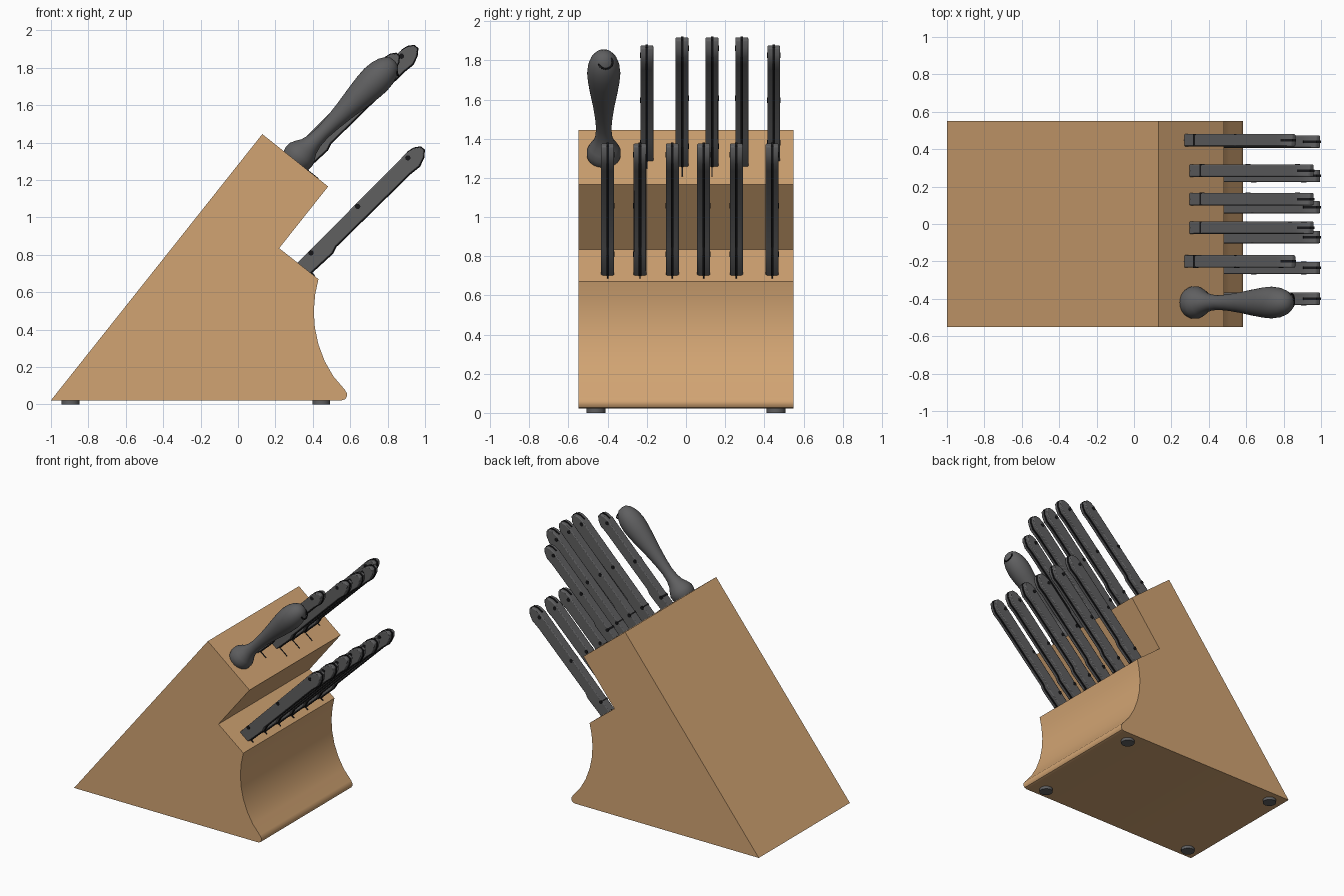
import bpy, bmesh, math
from mathutils import Vector, Matrix

if "Cube" in bpy.data.objects:
    bpy.data.objects.remove(bpy.data.objects["Cube"])


def material(name, rgb):
    m = bpy.data.materials.new(name)
    m.diffuse_color = (*rgb, 1)
    m.use_nodes = True
    m.node_tree.nodes["Principled BSDF"].inputs["Base Color"].default_value = m.diffuse_color
    return m


WOOD = material("light_wood", (0.64, 0.37, 0.17))
GREY = material("dark_grey", (0.115, 0.115, 0.118))
BLACK = material("black", (0.008, 0.008, 0.009))


def finish(name, bm, mat, angle=35, bevel=0):
    bmesh.ops.recalc_face_normals(bm, faces=bm.faces)
    me = bpy.data.meshes.new(name)
    bm.to_mesh(me)
    bm.free()
    ob = bpy.data.objects.new(name, me)
    bpy.context.collection.objects.link(ob)
    me.materials.append(mat)
    bpy.ops.object.select_all(action='DESELECT')
    ob.select_set(True)
    bpy.context.view_layer.objects.active = ob
    bpy.ops.object.shade_smooth_by_angle(angle=math.radians(angle))
    if bevel:
        b = ob.modifiers.new("soft_edges", 'BEVEL')
        b.width, b.segments = bevel, 2
    return ob


def extrude(name, pts, y, width, mat, bevel=0):
    """Side profile in x,z extruded along y, centred on y."""
    bm = bmesh.new()
    f = bm.faces.new([bm.verts.new((x, y - width / 2, z)) for x, z in pts])
    r = bmesh.ops.extrude_face_region(bm, geom=[f])
    verts = [v for v in r["geom"] if isinstance(v, bmesh.types.BMVert)]
    bmesh.ops.translate(bm, verts=verts, vec=(0, width, 0))
    return finish(name, bm, mat, bevel=bevel)


def cylinder(name, loc, axis, radius, depth, mat):
    bm = bmesh.new()
    rot = Vector(axis).to_track_quat('Z', 'Y').to_matrix().to_4x4()
    bmesh.ops.create_cone(bm, cap_ends=True, segments=24, radius1=radius, radius2=radius,
                          depth=depth, matrix=Matrix.Translation(loc) @ rot)
    return finish(name, bm, mat)


# Block: slanted back, stepped top, scooped front with rounded toe
extrude("block", [
    (-1, 0.022), (0.13, 1.445), (0.482, 1.165), (0.22, 0.835), (0.43, 0.67),
    (0.413, 0.59), (0.405, 0.50), (0.411, 0.41), (0.430, 0.32), (0.464, 0.23),
    (0.51, 0.15), (0.57, 0.08), (0.582, 0.06), (0.582, 0.042), (0.573, 0.028),
    (0.555, 0.022)], 0, 1.1, WOOD)

# Feet
for x in (-0.895, 0.445):
    for y in (-0.46, 0.46):
        cylinder("foot", (x, y, 0.0135), (0, 0, 1), 0.048, 0.027, GREY)

# Knife handle outline, tang outline (shows along belly and tip) and rivets
BASE = (0.32, 0.76)
BELLY = [(0.38, 0.695), (0.505, 0.81), (0.522, 0.845), (0.92, 1.235),
         (0.97, 1.275), (0.992, 1.32), (0.996, 1.36), (0.975, 1.376)]
SPINE = [(0.94, 1.37), (0.90, 1.345), (0.872, 1.315), (0.312, 0.75)]
TANG = [(x + 0.004, z - 0.004) for x, z in BELLY[:5]] + [
    (0.996, 1.319), (1.0, 1.362), (0.977, 1.38), (0.94, 1.374), (0.905, 1.352),
    (0.90, 1.29), (0.345, 0.735)]
RIVETS = [(0.39, 0.81), (0.64, 1.058), (0.908, 1.318)]


def knife(y, base, s, slot):
    def place(pts):
        return [(base[0] + s * (x - BASE[0]), base[1] + s * (z - BASE[1])) for x, z in pts]
    extrude("knife_handle", place(BELLY + SPINE), y, 0.066, GREY, bevel=0.006)
    extrude("knife_tang", place(TANG), y, 0.013, BLACK)
    for x, z in place(RIVETS):
        cylinder("rivet", (x, y, z), (0, 1, 0), 0.014, 0.069, BLACK)
    # blade slot showing below the handle on the slanted face
    along, out = Vector((0.787, -0.617)), Vector((0.617, 0.787)) * 0.003
    a = Vector(base) - out
    b = a + along * slot
    extrude("blade_slot", [a - out, b - out, b + 2 * out, a + 2 * out], y, 0.007, BLACK)


for y in (-0.4, -0.235, -0.07, 0.09, 0.257, 0.44):
    knife(y, (0.32, 0.76), 1.0, 0.115)
for y in (-0.02, 0.133, 0.285):
    knife(y, (0.295, 1.312), 0.985, 0.17)
for y in (-0.2, 0.448):
    knife(y, (0.268, 1.335), 0.88, 0.14)

# Sharpening steel: turned handle with flared collar
profile = [(-0.04, 0), (-0.04, 0.055), (-0.015, 0.075), (0.015, 0.086), (0.045, 0.086),
           (0.075, 0.073), (0.105, 0.055), (0.15, 0.043), (0.21, 0.039), (0.29, 0.045),
           (0.38, 0.056), (0.47, 0.070), (0.55, 0.081), (0.61, 0.085), (0.66, 0.080),
           (0.70, 0.068), (0.73, 0.050), (0.748, 0.028), (0.753, 0)]
bm = bmesh.new()
vs = [bm.verts.new((r, 0, t)) for t, r in profile]
edges = [bm.edges.new(p) for p in zip(vs, vs[1:])]
bmesh.ops.spin(bm, geom=vs + edges, axis=(0, 0, 1), cent=(0, 0, 0),
               angle=math.tau, steps=32)
bmesh.ops.remove_doubles(bm, verts=bm.verts, dist=0.0005)
bm.transform(Matrix.Translation((0.305, -0.42, 1.305)) @ Matrix.Rotation(math.radians(45), 4, 'Y'))
finish("sharpening_steel_handle", bm, GREY, angle=60)

# Hanging ring at the end of the steel
bpy.ops.mesh.primitive_torus_add(major_radius=0.036, minor_radius=0.005, major_segments=28,
                                 minor_segments=8, location=(0.843, -0.41, 1.79),
                                 rotation=(0, math.radians(68), 0))
ring = bpy.context.object
ring.name = "hanging_ring"
ring.data.materials.append(BLACK)
bpy.ops.object.shade_smooth()
